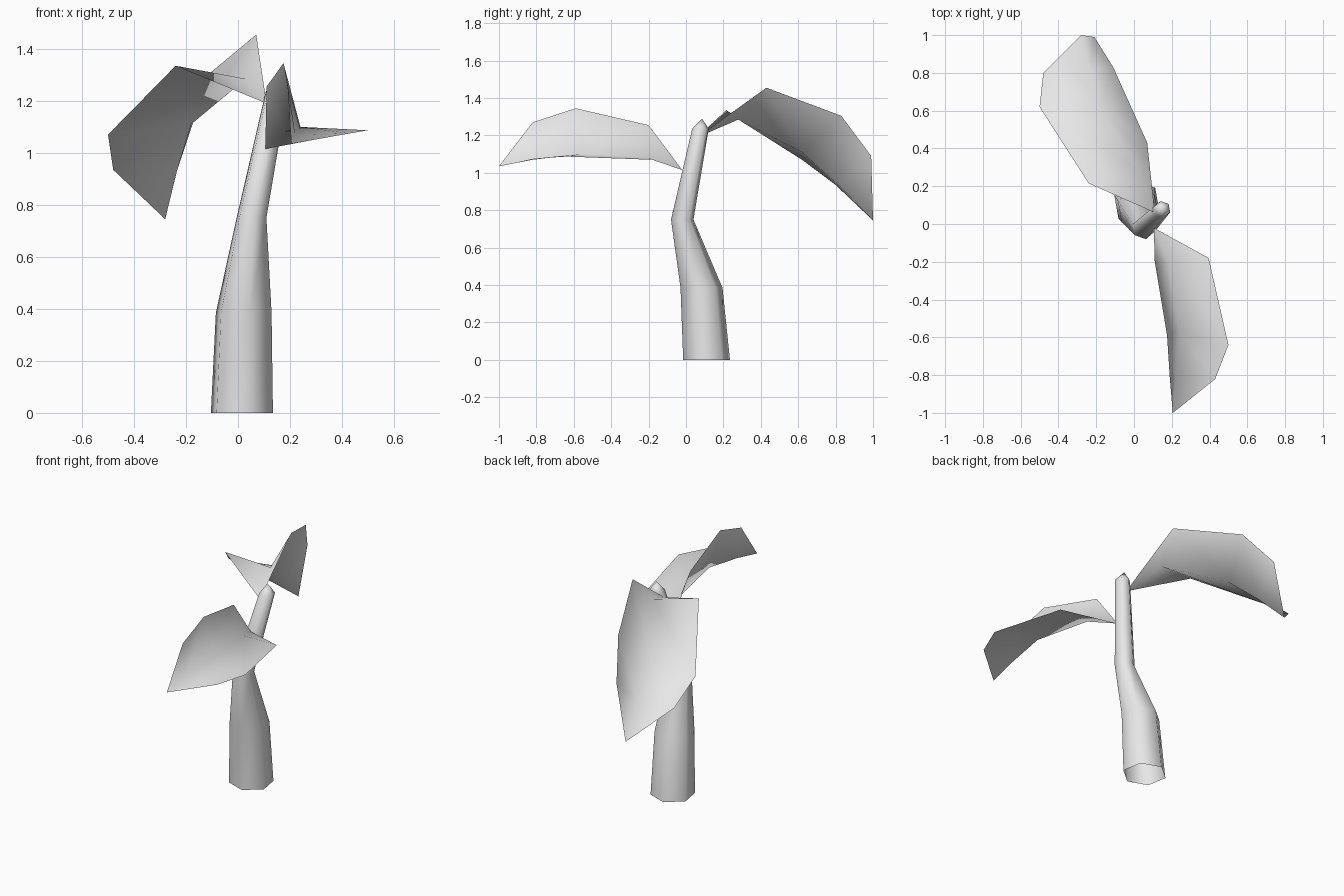
import bpy
import bmesh
import math
from mathutils import Vector

cube = bpy.data.objects.get("Cube")
if cube:
    bpy.data.objects.remove(cube, do_unlink=True)

# One plain colour for the whole plant
grey = bpy.data.materials.new("light_grey")
grey.use_nodes = True
colour = (0.8, 0.8, 0.8, 1)
grey.diffuse_color = colour
grey.node_tree.nodes["Principled BSDF"].inputs["Base Color"].default_value = colour


def finish(name, bm):
    """Turn a bmesh into a smooth shaded object."""
    for face in bm.faces:
        face.smooth = True
    mesh = bpy.data.meshes.new(name)
    bm.to_mesh(mesh)
    bm.free()
    mesh.materials.append(grey)
    obj = bpy.data.objects.new(name, mesh)
    bpy.context.collection.objects.link(obj)
    return obj


def make_trunk(name, sections, tip, sides=6, turn=math.radians(40)):
    """Loft rings given as (x, y, z, radius), open below, closed by a tip."""
    bm = bmesh.new()
    rings = []
    for x, y, z, r in sections:
        angles = [turn + math.tau * i / sides for i in range(sides)]
        rings.append([bm.verts.new((x + r * math.cos(a), y + r * math.sin(a), z))
                      for a in angles])
    top = bm.verts.new(tip)
    for i in range(sides):
        j = (i + 1) % sides
        for low, high in zip(rings, rings[1:]):
            bm.faces.new((low[i], low[j], high[j], high[i]))
        bm.faces.new((rings[-1][i], rings[-1][j], top))
    return finish(name, bm)


def make_leaf(name, base, rows, tip, flip=False):
    """Folded leaf: each row runs from the raised edge over the fold to the rim."""
    bm = bmesh.new()
    start, end = bm.verts.new(base), bm.verts.new(tip)
    grid = [[bm.verts.new(Vector(p)) for p in row] for row in rows]
    for k in range(2):
        bm.faces.new((start, grid[0][k], grid[0][k + 1]))
        for a, b in zip(grid, grid[1:]):
            bm.faces.new((a[k], b[k], b[k + 1], a[k + 1]))
        bm.faces.new((grid[-1][k], end, grid[-1][k + 1]))
    bmesh.ops.recalc_face_normals(bm, faces=bm.faces)
    if sum(f.normal.z * f.calc_area() for f in bm.faces) < 0:
        bmesh.ops.reverse_faces(bm, faces=bm.faces)
    return finish(name, bm)


# Bent, tapering trunk
make_trunk("trunk",
           [(0.015, 0.11, 0, 0.127), (0.022, 0.083, 0.385, 0.114),
            (0.052, -0.02, 0.75, 0.061), (0.149, 0.077, 1.235, 0.045)],
           (0.145, 0.085, 1.29))

# Leaf reaching to the front
make_leaf("front_leaf", (0.105, -0.02, 1.015),
          [[(0.11, -0.2, 1.255), (0.18, -0.2, 1.08), (0.395, -0.18, 1.07)],
           [(0.175, -0.59, 1.345), (0.24, -0.57, 1.1), (0.5, -0.64, 1.087)],
           [(0.19, -0.82, 1.27), (0.22, -0.82, 1.07), (0.43, -0.82, 1.075)]],
          (0.205, -1, 1.035))

# Drooping leaf reaching to the back
make_leaf("back_leaf", (0.11, 0.06, 1.19),
          [[(0.07, 0.43, 1.455), (0.03, 0.28, 1.285), (-0.24, 0.215, 1.335)],
           [(-0.11, 0.83, 1.305), (-0.18, 0.62, 1.11), (-0.5, 0.62, 1.07)],
           [(-0.21, 0.99, 1.09), (-0.235, 0.82, 0.93), (-0.48, 0.8, 0.935)]],
          (-0.28, 1, 0.745))
